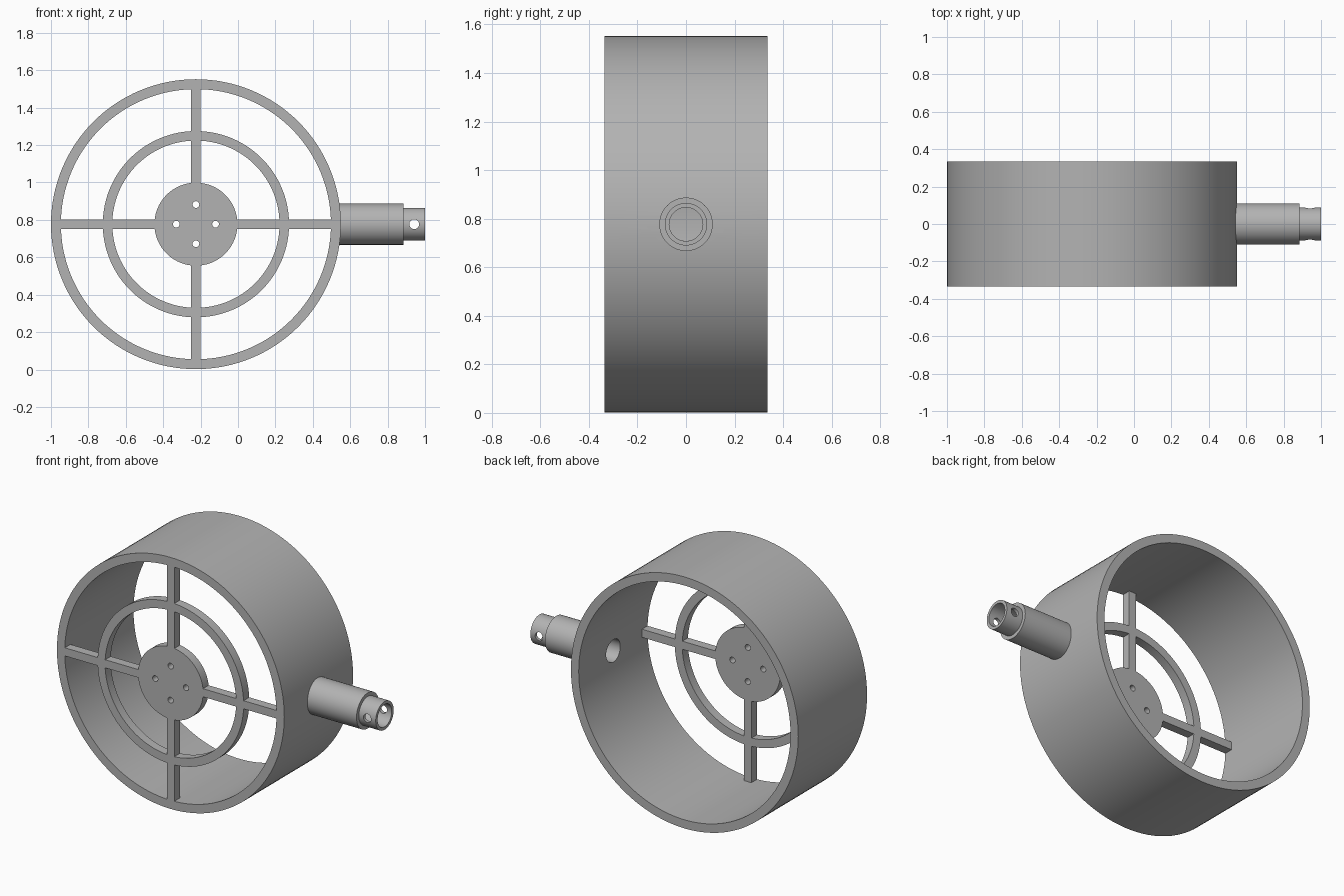
import bpy, bmesh
from math import radians, pi, cos, sin
from mathutils import Matrix, Vector

cube = bpy.data.objects.get("Cube")
if cube:
    bpy.data.objects.remove(cube, do_unlink=True)

grey = bpy.data.materials.new("plain_grey")
grey.use_nodes = True
colour = (0.45, 0.45, 0.45, 1)
grey.diffuse_color = colour
grey.node_tree.nodes["Principled BSDF"].inputs["Base Color"].default_value = colour

CX, CZ = -0.225, 0.777      # centre of the round housing
FRONT, BACK = -0.335, 0.335
GRILLE = 0.055              # depth of the grille
WALL_OUT, WALL_IN = 0.775, 0.722
BORE = 0.069
ALONG_X = Matrix.Rotation(radians(90), 4, 'Y')
ALONG_Y = Matrix.Rotation(radians(-90), 4, 'X')


def finish(name, bm, matrix):
    bmesh.ops.transform(bm, matrix=matrix, verts=bm.verts)
    bmesh.ops.recalc_face_normals(bm, faces=bm.faces)
    mesh = bpy.data.meshes.new(name)
    bm.to_mesh(mesh)
    bm.free()
    mesh.materials.append(grey)
    obj = bpy.data.objects.new(name, mesh)
    bpy.context.collection.objects.link(obj)
    return obj


def lathe(name, profile, matrix, steps=128):
    """Turn a closed (radius, height) profile around the local z axis."""
    bm = bmesh.new()
    loops = []
    for i in range(steps):
        a = 2 * pi * i / steps
        loops.append([bm.verts.new((r * cos(a), r * sin(a), h)) for r, h in profile])
    n = len(profile)
    for i in range(steps):
        a, b = loops[i], loops[(i + 1) % steps]
        for j in range(n):
            k = (j + 1) % n
            bm.faces.new((a[j], b[j], b[k], a[k]))
    return finish(name, bm, matrix)


def ring(name, outer, inner, depth):
    profile = [(inner, 0), (outer, 0), (outer, depth), (inner, depth)]
    return lathe(name, profile, Matrix.Translation((CX, FRONT, CZ)) @ ALONG_Y)


def cylinder(name, radius, length, centre, turn, sides=48):
    bm = bmesh.new()
    bmesh.ops.create_cone(bm, cap_ends=True, segments=sides, radius1=radius,
                          radius2=radius, depth=length)
    return finish(name, bm, Matrix.Translation(centre) @ turn)


def drill(obj, cutters):
    """Cut each cutter out of the object, then remove the cutters."""
    for c in cutters:
        c.hide_render = True
        mod = obj.modifiers.new("hole", 'BOOLEAN')
        mod.operation, mod.solver, mod.object = 'DIFFERENCE', 'EXACT', c
    bpy.context.view_layer.update()
    evaluated = obj.evaluated_get(bpy.context.evaluated_depsgraph_get())
    mesh = bpy.data.meshes.new_from_object(evaluated)
    obj.modifiers.clear()
    obj.data = mesh
    for c in cutters:
        bpy.data.objects.remove(c, do_unlink=True)


# Housing wall, with the bore of the side pipe going through it
housing = ring("housing", WALL_OUT, WALL_IN, BACK - FRONT)
drill(housing, [cylinder("bore_cutter", BORE, 0.3, (0.52, 0, CZ), ALONG_X)])

# Grille ring
middle_ring = ring("grille_ring", 0.498, 0.447, GRILLE)

# Hub disc with four screw holes
mid_y = FRONT + GRILLE / 2
hub = cylinder("hub", 0.222, GRILLE, (CX, mid_y, CZ), ALONG_Y, 96)
directions = {"left": (1, 0), "top": (0, 1), "right": (-1, 0), "bottom": (0, -1)}
drill(hub, [cylinder("screw_cutter", 0.018, 0.2,
                     (CX + 0.105 * dx, mid_y, CZ + 0.105 * dz), ALONG_Y, 24)
            for dx, dz in directions.values()])

# Four spokes from the hub to the housing
for side, (dx, dz) in directions.items():
    start, end = 0.215, WALL_IN + 0.01
    middle, length = (start + end) / 2, end - start
    bm = bmesh.new()
    bmesh.ops.create_cube(bm, size=1)
    size = Vector((length if dx else 0.05, GRILLE, length if dz else 0.05))
    place = Matrix.Translation((CX + middle * dx, mid_y, CZ + middle * dz))
    finish("spoke_" + side, bm, place @ Matrix.Diagonal(size).to_4x4())

# Stepped side pipe with a pin hole across its tip
pipe = lathe("side_pipe",
             [(BORE, 0.52), (0.11, 0.52), (0.11, 0.885), (0.0875, 0.885),
              (0.0875, 1.0), (BORE, 1.0)],
             Matrix.Translation((0, 0, CZ)) @ ALONG_X, 64)
drill(pipe, [cylinder("pin_cutter", 0.026, 0.4, (0.942, 0, CZ), ALONG_Y, 32)])

# Smooth the round walls, keep the edges sharp
bpy.ops.object.select_all(action='DESELECT')
for obj in (housing, middle_ring, hub, pipe):
    obj.select_set(True)
bpy.context.view_layer.objects.active = housing
bpy.ops.object.shade_smooth_by_angle(angle=radians(30))
